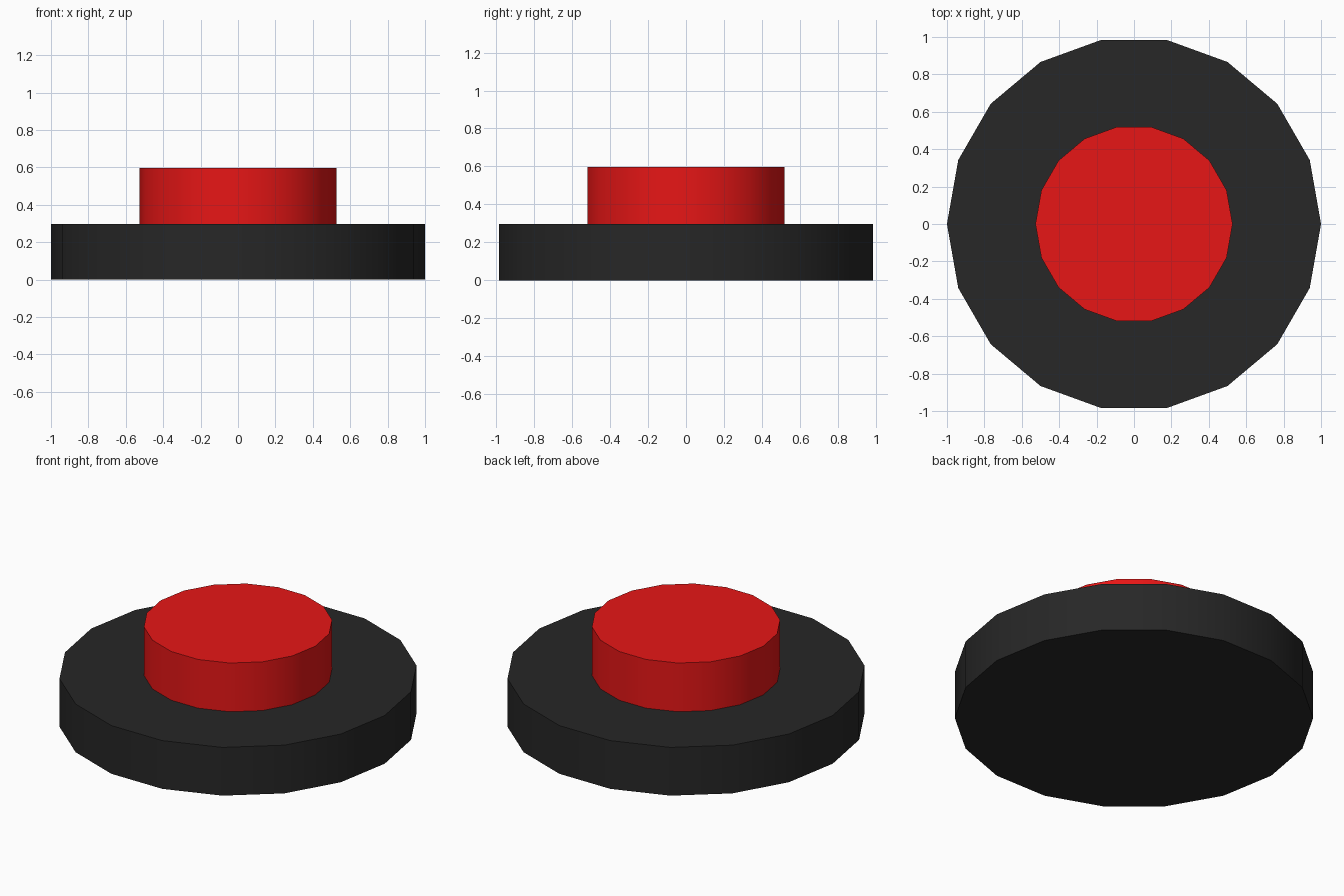
import bpy
import math

if "Cube" in bpy.data.objects:
    bpy.data.objects.remove(bpy.data.objects["Cube"])


def disc(name, radius, z0, z1, color):
    # 18-sided disc with corners on the x axis
    bpy.ops.mesh.primitive_cylinder_add(
        vertices=18, radius=radius, depth=z1 - z0, location=(0, 0, (z0 + z1) / 2),
        rotation=(0, 0, math.pi / 2))
    ob = bpy.context.object
    ob.name = name
    bpy.ops.object.transform_apply(location=False, rotation=True, scale=False)
    bpy.ops.object.shade_smooth_by_angle(angle=math.radians(30))
    mat = bpy.data.materials.new(name + "_color")
    mat.diffuse_color = color
    mat.use_nodes = True
    mat.node_tree.nodes["Principled BSDF"].inputs["Base Color"].default_value = mat.diffuse_color
    ob.data.materials.append(mat)
    return ob


# Dark base plate
disc("base", 1.0, 0.0, 0.297, (0.02, 0.02, 0.02, 1))
# Red push cap
disc("button_cap", 0.527, 0.297, 0.597, (0.8, 0.008, 0.008, 1))
